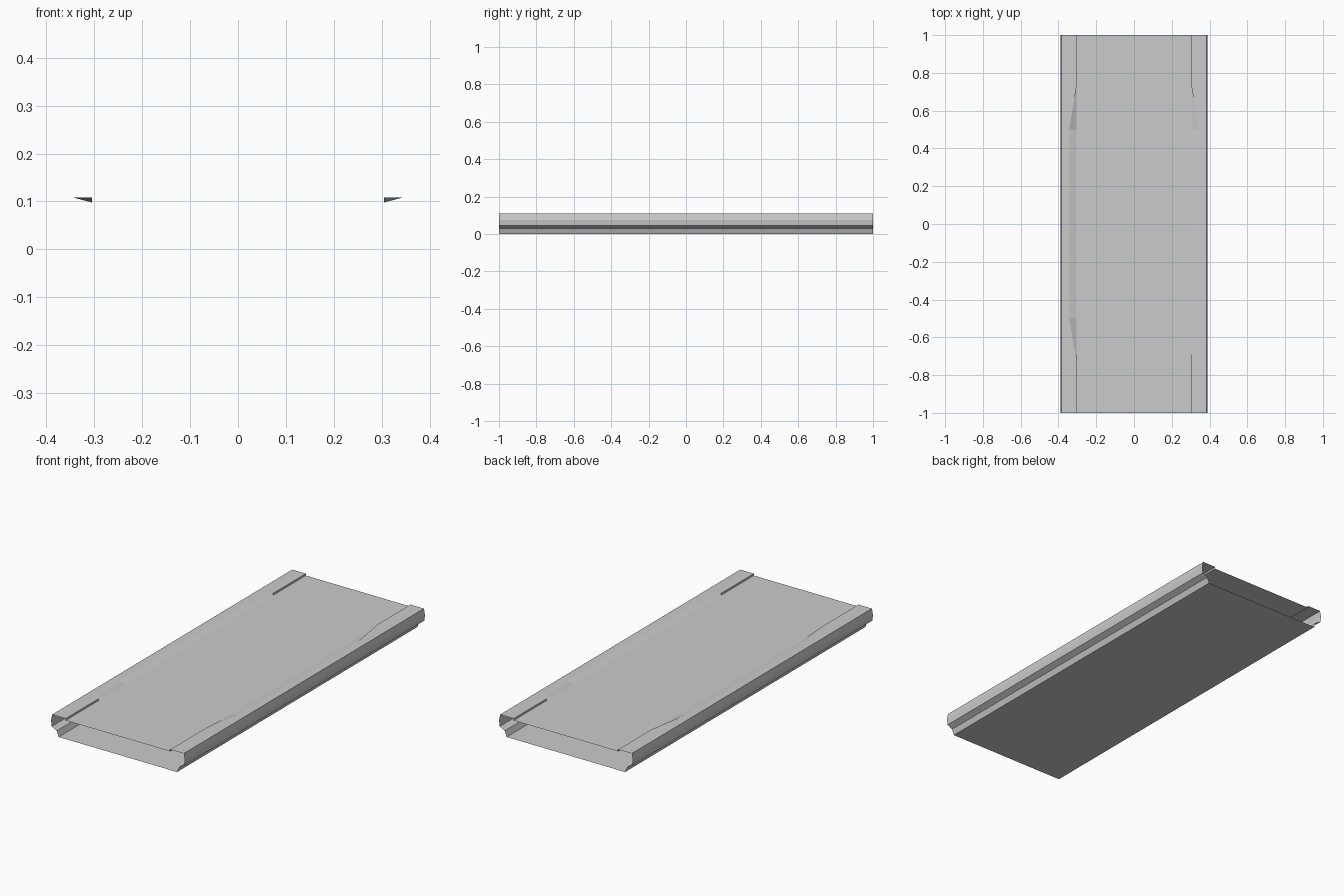
import bpy, bmesh

if "Cube" in bpy.data.objects:
    bpy.data.objects.remove(bpy.data.objects["Cube"])

TOP, DECK = 0.108, 0.098

# Stations along the length: (y, inner edge of the rim)
stations = [(-1, .305), (-.725, .305), (-.5, .343), (.5, .343), (.725, .305), (1, .305)]


def loft(name, section):
    """Loft an open half cross-section along y and mirror it across x."""
    bm = bmesh.new()
    rows = [[bm.verts.new((x, y, z)) for x, z in section(rim)] for y, rim in stations]
    for a, b in zip(rows, rows[1:]):
        for i in range(len(a) - 1):
            bm.faces.new((a[i], b[i], b[i + 1], a[i + 1]))
    # merge the flat strips back into single long faces
    bmesh.ops.dissolve_limit(bm, angle_limit=0.001, verts=bm.verts, edges=bm.edges)
    bm.normal_update()
    mesh = bpy.data.meshes.new(name)
    bm.to_mesh(mesh)
    bm.free()
    obj = bpy.data.objects.new(name, mesh)
    bpy.context.collection.objects.link(obj)
    mirror = obj.modifiers.new("mirror", 'MIRROR')
    mirror.use_clip = True
    return obj


# Open-ended tray: flat bottom, stepped sides, rim, finger bevel, recessed deck
loft("tray_shell", lambda rim: [
    (0, 0), (.345, 0), (.357, .03), (.386, .045), (.39, .075), (.384, TOP),
    (rim, TOP), (.305, DECK), (0, DECK)])
